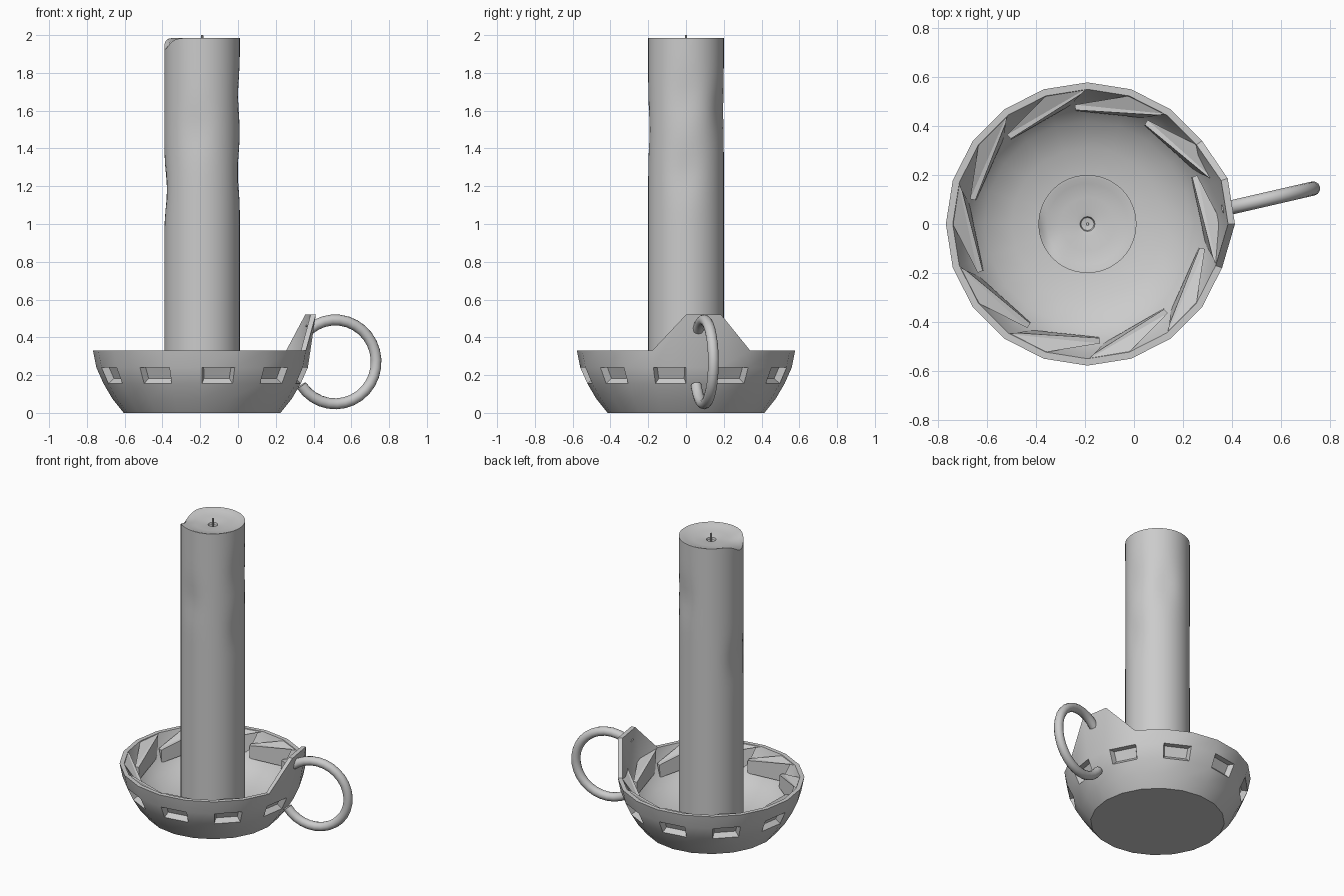
import bpy, bmesh
from math import sin, cos, radians, pi, exp
from mathutils import Vector

if "Cube" in bpy.data.objects:
    bpy.data.objects.remove(bpy.data.objects["Cube"])

CX = -0.19   # shared axis of candle and bowl


def pol(az, r, z):
    return Vector((CX + r * cos(radians(az)), r * sin(radians(az)), z))


def finish(bm, name, angle=25):
    bmesh.ops.recalc_face_normals(bm, faces=bm.faces)
    me = bpy.data.meshes.new(name)
    bm.to_mesh(me)
    bm.free()
    ob = bpy.data.objects.new(name, me)
    bpy.context.collection.objects.link(ob)
    bpy.ops.object.select_all(action='DESELECT')
    ob.select_set(True)
    bpy.context.view_layer.objects.active = ob
    bpy.ops.object.shade_smooth_by_angle(angle=radians(angle))
    return ob


def skin(bm, rings):
    """Bridge closed rings of points; returns faces row by row."""
    rv = [[bm.verts.new(p) for p in ring] for ring in rings]
    n = len(rv[0])
    rows = [[bm.faces.new((a[k], a[(k + 1) % n], b[(k + 1) % n], b[k])) for k in range(n)]
            for a, b in zip(rv, rv[1:])]
    bm.faces.new(rv[0])
    bm.faces.new(rv[-1])
    return rows


# bowl: 20-sided shell, rim raised into a tab at two corners
N = 20
profile = [(0.415, 0), (0.475, 0.075), (0.522, 0.155), (0.56, 0.24), (0.578, 0.33),
           (0.55, 0.33), (0.525, 0.26), (0.485, 0.19), (0.42, 0.125), (0.31, 0.075), (0.17, 0.05)]
rings = []
for i, (r, z) in enumerate(profile):
    ring = []
    for k in range(N):
        tab = i in (4, 5) and k in (0, 1)
        ring.append(pol(k * 18, r + (0.024 if tab else 0), 0.52 if tab else z))
    rings.append(ring)
bm = bmesh.new()
rows = skin(bm, rings)
bm.normal_update()
bmesh.ops.recalc_face_normals(bm, faces=bm.faces)
# recessed windows on every other side
bmesh.ops.inset_individual(bm, faces=rows[2][1::2], thickness=0.02, depth=-0.035)
finish(bm, "bowl")

# swirling blades inside the rim
bm = bmesh.new()
for j in range(10):
    A = 18 + 36 * j
    a1, a2, p1, p2, b, lo1, lo2 = [bm.verts.new(pol(A + d, r, z)) for d, r, z in (
        (0, 0.555, 0.33), (3, 0.53, 0.328), (42, 0.49, 0.26), (42, 0.468, 0.255),
        (18, 0.55, 0.325), (8, 0.49, 0.2), (42, 0.465, 0.17))]
    for f in ((a1, a2, p2, p1), (a1, p1, b), (a2, lo1, lo2, p2), (p1, p2, lo2), (b, p1, lo2)):
        bm.faces.new(f)
finish(bm, "rim_blades", 15)

# candle: slightly dented shaft, sagging lip, melted pool
dents = [(180, 1.18, 0.014), (0, 1.28, 0.012), (0, 1.68, 0.01), (-100, 1.5, 0.01), (65, 1.6, 0.012)]


def adiff(a, b):
    return (a - b + 180) % 360 - 180


def candle_point(az, r, z, sag):
    for da, dz, depth in dents:
        r -= depth * exp(-(adiff(az, da) / 22) ** 2 - ((z - dz) / 0.12) ** 2) * (r > 0.19)
    return pol(az, r, z - sag * exp(-(adiff(az, 192) / 24) ** 2))


shaft = [(0.2, 0.05 + 0.06 * i, 0) for i in range(32)]
top = [(0.2, 1.985, 0.06), (0.19, 1.984, 0.045), (0.165, 1.975, 0.015), (0.11, 1.966, 0), (0.05, 1.962, 0),
       (0.03, 1.958, 0), (0.026, 1.945, 0), (0.012, 1.942, 0)]
bm = bmesh.new()
skin(bm, [[candle_point(k * 7.5, r, z, s) for k in range(48)] for r, z, s in shaft + top])
finish(bm, "candle", 35)

# wick
bm = bmesh.new()
skin(bm, [[pol(k * 45, r, z) for k in range(8)] for r, z in ((0.007, 1.935), (0.006, 2.0))])
finish(bm, "wick", 30)

# ring handle: open arc from the tab round to the bowl side
d = Vector((cos(radians(13)), sin(radians(13)), 0))
side = Vector((-d.y, d.x, 0))
centre = Vector((0.515, 0.095, 0.27))
rings = []
for i in range(25):
    t = radians(-146 + i * (276 / 24))
    out = d * cos(t) + Vector((0, 0, sin(t)))
    rings.append([centre + out * (0.222 + 0.029 * cos(u * pi / 6)) + side * 0.029 * sin(u * pi / 6)
                  for u in range(12)])
bm = bmesh.new()
skin(bm, rings)
finish(bm, "ring_handle", 40)
